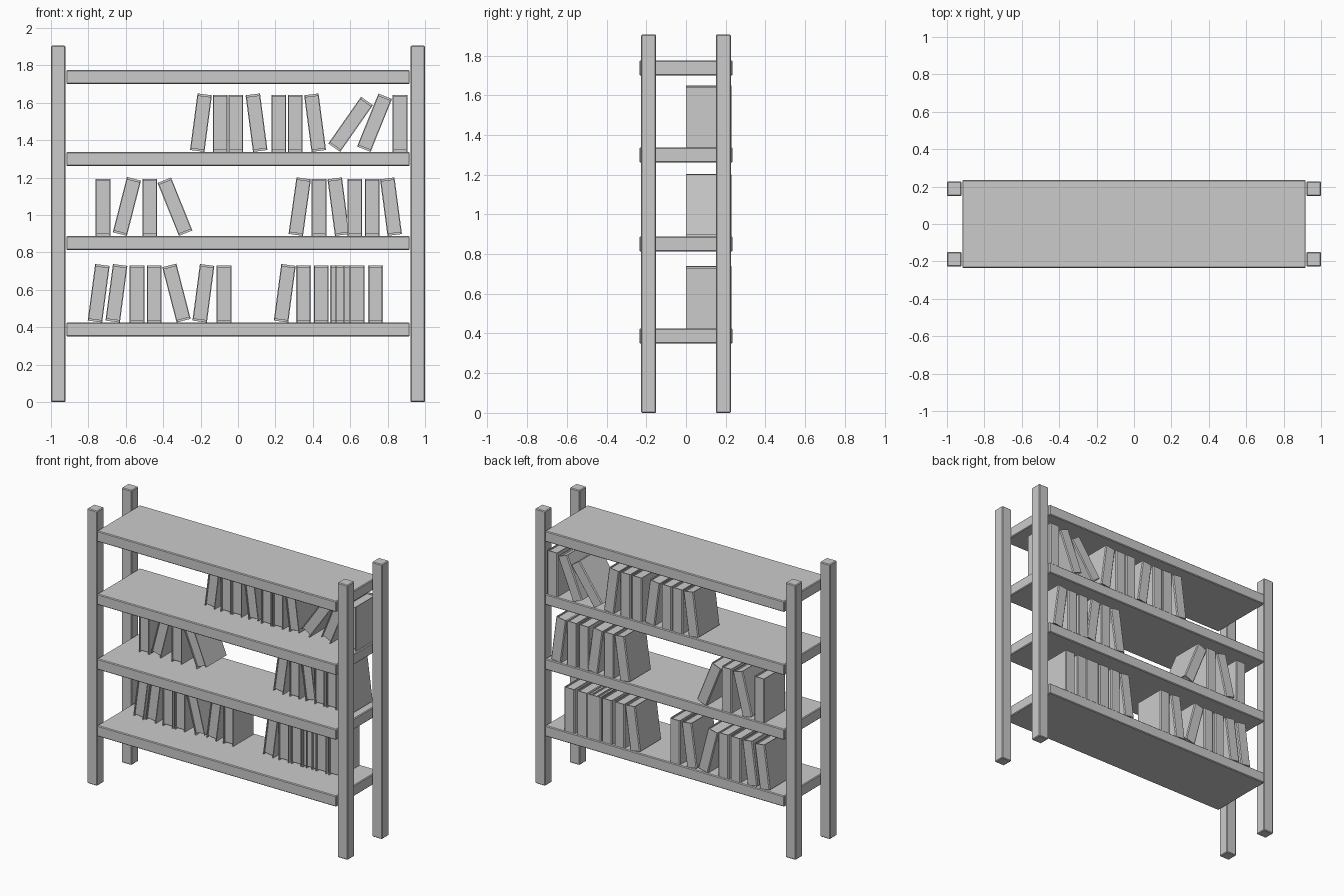
import bpy, bmesh
from math import radians, sin, cos

if "Cube" in bpy.data.objects:
    bpy.data.objects.remove(bpy.data.objects["Cube"])


def box(bm, x0, x1, y0, y1, z0, z1):
    """Add an axis-aligned box to a bmesh."""
    verts = bmesh.ops.create_cube(bm, size=1)["verts"]
    bmesh.ops.scale(bm, vec=(x1 - x0, y1 - y0, z1 - z0), verts=verts)
    bmesh.ops.translate(bm, vec=((x0 + x1) / 2, (y0 + y1) / 2, (z0 + z1) / 2), verts=verts)


def finish(bm, name):
    mesh = bpy.data.meshes.new(name)
    bm.to_mesh(mesh)
    bm.free()
    return mesh


def add(name, mesh, loc=(0, 0, 0), tilt=0.0):
    ob = bpy.data.objects.new(name, mesh)
    ob.location = loc
    ob.rotation_euler = (0, radians(tilt), 0)
    bpy.context.collection.objects.link(ob)
    return ob


def plank(name, *bounds):
    """Timber with slightly eased edges."""
    bm = bmesh.new()
    box(bm, *bounds)
    bmesh.ops.bevel(bm, geom=bm.edges[:], offset=0.005, segments=1, affect='EDGES')
    return add(name, finish(bm, name))


# Four corner posts
for sx, side in ((-1, "left"), (1, "right")):
    for sy, end in ((-1, "front"), (1, "back")):
        xs = sorted((sx * 0.922, sx * 1.0))
        ys = sorted((sy * 0.15, sy * 0.227))
        plank(f"{end}_{side}_post", *xs, *ys, 0, 1.905)

# Four shelves
TOPS = (0.425, 0.888, 1.337, 1.775)
for i, top in enumerate(TOPS):
    plank(f"shelf_{i + 1}", -0.918, 0.918, -0.235, 0.235, top - 0.075, top)

# Book mesh: U-shaped cover with its spine at the back, and a recessed page block
T, H, D, C = 0.039, 0.1525, 0.23, 0.006   # half thickness, half height, depth, cover
bm = bmesh.new()
outline = [(-T, 0), (-T, D - 0.006), (-T + 0.006, D), (T - 0.006, D), (T, D - 0.006), (T, 0),
           (T - C, 0), (T - C, D - C), (-T + C, D - C), (-T + C, 0)]
face = bm.faces.new([bm.verts.new((x, y, -H)) for x, y in outline])
ext = bmesh.ops.extrude_face_region(bm, geom=[face])["geom"]
bmesh.ops.translate(bm, vec=(0, 0, 2 * H),
                    verts=[g for g in ext if isinstance(g, bmesh.types.BMVert)])
box(bm, -T + C, T - C, 0.01, D - C, -H + 0.01, H - 0.01)
bmesh.ops.recalc_face_normals(bm, faces=bm.faces[:])
book_mesh = finish(bm, "book")

# Books per shelf: (centre x, lean in degrees, positive leans right)
ROWS = (
    [(-0.745, 7.5), (-0.65, 7.5), (-0.54, 0), (-0.447, 0), (-0.329, -14.5), (-0.185, 7.5),
     (-0.075, 0), (0.25, 7.5), (0.35, 0), (0.446, 0), (0.532, 0), (0.56, 0), (0.637, 0),
     (0.735, 0)],
    [(-0.722, 0), (-0.594, 14.3), (-0.471, 0), (-0.337, -22), (0.33, 8), (0.433, 0),
     (0.537, -7.5), (0.625, 0), (0.717, 0), (0.818, -7.5)],
    [(-0.198, 7.5), (-0.094, 0), (-0.011, 0), (0.099, -7.5), (0.217, 0), (0.305, 0),
     (0.412, -7.5), (0.602, 35), (0.73, 22), (0.866, 0)],
)
for r, (row, top) in enumerate(zip(ROWS, TOPS)):
    for b, (x, lean) in enumerate(row):
        a = abs(radians(lean))
        z = top + H * cos(a) + T * sin(a)   # lowest corner rests on the shelf
        add(f"book_{r + 1}_{b + 1}", book_mesh, (x, 0, z), lean)
